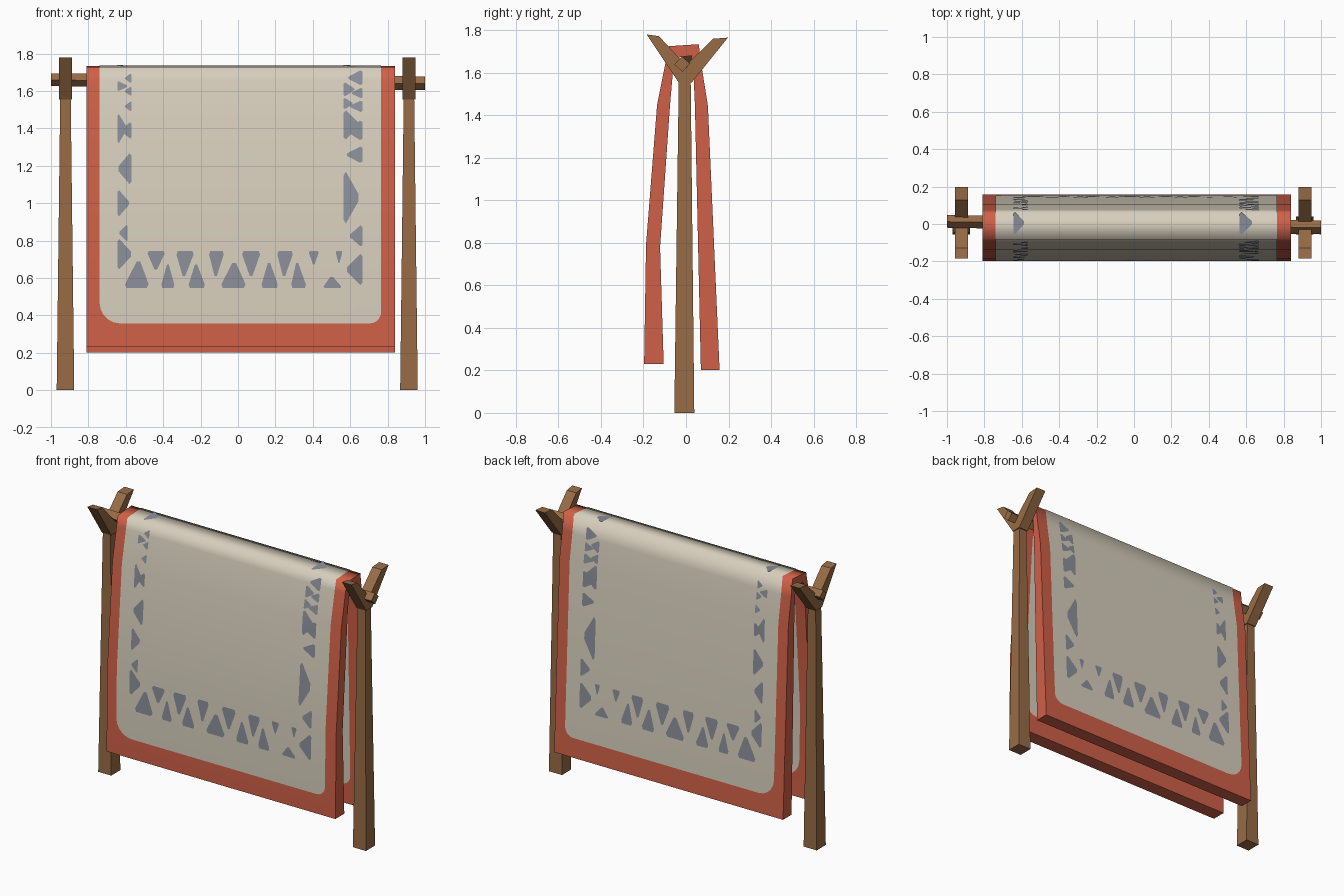
import bpy, bmesh, math
from mathutils import Vector

if "Cube" in bpy.data.objects:
    bpy.data.objects.remove(bpy.data.objects["Cube"])


def material(name, rgb):
    m = bpy.data.materials.new(name)
    lin = [((c / 255 + 0.055) / 1.055) ** 2.4 for c in rgb]
    m.diffuse_color = (*lin, 1)
    m.use_nodes = True
    m.node_tree.nodes["Principled BSDF"].inputs["Base Color"].default_value = m.diffuse_color
    return m


WOOD = material("brown wood", (152, 108, 70))
RED = material("brick red", (207, 96, 71))
CREAM = material("cream wool", (215, 207, 189))
BLUE = material("slate blue", (140, 144, 155))


def finish(bm, name, mat):
    me = bpy.data.meshes.new(name)
    bm.to_mesh(me)
    bm.free()
    me.materials.append(mat)
    ob = bpy.data.objects.new(name, me)
    bpy.context.collection.objects.link(ob)
    return ob


def loft(name, ring_a, ring_b, mat):
    """Closed solid between two matching rings of points."""
    bm = bmesh.new()
    a = [bm.verts.new(p) for p in ring_a]
    b = [bm.verts.new(p) for p in ring_b]
    n = len(a)
    bm.faces.new(a)
    bm.faces.new(b)
    for i in range(n):
        j = (i + 1) % n
        bm.faces.new((a[i], a[j], b[j], b[i]))
    bmesh.ops.recalc_face_normals(bm, faces=bm.faces)
    return finish(bm, name, mat)


# Forked posts
FORK = [(-.185, 1.78), (-.127, 1.772), (0, 1.635), (.127, 1.76),
        (.197, 1.765), (.028, 1.555), (-.035, 1.555)]


def square(cx, cy, h, z):
    return [(cx + sx * h, cy + sy * h, z) for sx, sy in ((-1, -1), (1, -1), (1, 1), (-1, 1))]


for side, cx in (("left", -.9225), ("right", .914)):
    loft(side + "_post", square(cx, -.008, .047, 0), square(cx, -.006, .028, 1.575), WOOD)
    loft(side + "_fork", [(cx - .034, y, z) for y, z in FORK],
         [(cx + .034, y, z) for y, z in FORK], WOOD)


# Crossbar, a diamond section that tilts slightly
def diamond(x, y, z, r):
    return [(x, y + r * math.cos(a), z + r * math.sin(a)) for a in (.05, 1.62, 3.19, 4.76)]


loft("crossbar", diamond(-1, .014, 1.66, .034), diamond(1, -.018, 1.641, .037), WOOD)

# Blanket body: outer and inner profile in (y, z), front hem to back hem
OUTER = [(-.197, .23), (-.188, .79), (-.136, 1.45), (-.094, 1.66), (-.08, 1.725),
         (.06, 1.734), (.075, 1.62), (.103, 1.445), (.158, .202)]
INNER = [(-.105, .23), (-.122, .78), (-.075, 1.45), (-.062, 1.6), (-.05, 1.67),
         (.025, 1.68), (.035, 1.6), (.042, 1.445), (.07, .202)]
X0, X1 = -.81, .84

bm = bmesh.new()
grid = [[bm.verts.new((x, y, z)) for y, z in prof]
        for x, prof in ((X0, OUTER), (X1, OUTER), (X1, INNER), (X0, INNER))]
for k in range(4):
    a, b = grid[k], grid[(k + 1) % 4]
    for i in range(len(OUTER) - 1):
        f = bm.faces.new((a[i], b[i], b[i + 1], a[i + 1]))
        f.smooth = k in (0, 2)
for i in (0, -1):
    bm.faces.new([g[i] for g in grid])
bmesh.ops.recalc_face_normals(bm, faces=bm.faces)
for e in bm.edges:
    e.smooth = all(f.smooth for f in e.link_faces)
finish(bm, "blanket", RED)


def sheet(name, polys, profile, sign, lift, mat):
    """Wraps flat (x, length) polygons round the profile as a thin painted layer."""
    pts = [Vector(p) for p in profile]
    segs = [b - a for a, b in zip(pts, pts[1:])]
    cum = [0]
    for d in segs:
        cum.append(cum[-1] + d.length)
    sn = [Vector((-d.y, d.x)).normalized() for d in segs]
    norms = [sn[0]] + [(a + b).normalized() for a, b in zip(sn, sn[1:])] + [sn[-1]]
    bm = bmesh.new()
    for poly in polys:
        bm.faces.new([bm.verts.new((x, s, 0)) for x, s in poly])
    bm.normal_update()
    for f in bm.faces:
        if f.normal.z * sign < 0:
            f.normal_flip()
    for s in cum[1:-1]:
        bmesh.ops.bisect_plane(bm, geom=bm.verts[:] + bm.edges[:] + bm.faces[:],
                               dist=1e-5, plane_co=(0, s, 0), plane_no=(0, 1, 0))
    for v in bm.verts:
        s = v.co.y
        i = max(k for k in range(len(segs)) if k == 0 or cum[k] <= s + 1e-5)
        t = (s - cum[i]) / segs[i].length
        p = pts[i].lerp(pts[i + 1], t) + norms[i].lerp(norms[i + 1], t) * lift * sign
        v.co = (v.co.x, p.x, p.y)
    for f in bm.faces:
        f.smooth = True
    finish(bm, name, mat)


def rounded_panel(x0, x1, s0, s1):
    out = []
    for cx, cs, r, a0 in ((x1, s0, .06, -90), (x1, s1, .06, 0),
                          (x0, s1, .11, 90), (x0, s0, .11, 180)):
        ox = cx + (r if cx == x0 else -r)
        os = cs + (r if cs == s0 else -r)
        out += [(ox + r * math.cos(math.radians(a0 + d)), os + r * math.sin(math.radians(a0 + d)))
                for d in range(0, 91, 18)]
    return out


def blunt(tri, c=.13):
    """Triangle with its corners cut off."""
    out = []
    for i in range(3):
        p, q, r = (Vector(tri[(i + k) % 3]) for k in (-1, 0, 1))
        out += [tuple(q.lerp(p, c)), tuple(q.lerp(r, c))]
    return out


# Motifs: bottom row (x start, x end, apex x, apex z)
UP = [(-.615, -.47, -.53, .71), (-.415, -.335, -.375, .69), (-.27, -.17, -.225, .69),
      (-.1, .05, -.02, .7), (.12, .22, .165, .7), (.28, .37, .315, .7), (.45, .56, .5, .615)]
DOWN = [(-.49, -.385, -.44, .63), (-.335, -.23, -.29, .59), (-.16, -.07, -.12, .59),
        (.015, .125, .07, .59), (.205, .3, .245, .59), (.375, .435, .405, .66),
        (.52, .56, .54, .67)]
# Side columns (base x, apex x, low z, high z)
LEFT = [(-.57, -.61, 1.645, 1.7), (-.645, -.585, 1.6, 1.66), (-.57, -.61, 1.575, 1.63),
        (-.57, -.61, 1.49, 1.55), (-.645, -.59, 1.31, 1.49), (-.57, -.63, 1.34, 1.44),
        (-.57, -.65, 1.09, 1.28), (-.645, -.575, .92, 1.08), (-.59, -.64, .79, .89),
        (-.645, -.56, .635, .82)]
RIGHT = [(.665, .58, 1.63, 1.72), (.565, .63, 1.57, 1.655), (.665, .6, 1.56, 1.625),
         (.565, .62, 1.5, 1.57), (.665, .59, 1.485, 1.555), (.565, .655, 1.33, 1.51),
         (.665, .57, 1.33, 1.45), (.665, .57, 1.21, 1.31), (.565, .655, .87, 1.19),
         (.665, .59, .76, .89), (.665, .57, .55, .74)]

front = [((a, .545), (b, .545), (m, z)) for a, b, m, z in UP]
front += [((a, .745), (b, .745), (m, z)) for a, b, m, z in DOWN]
front += [((b, lo), (b, hi), (a, (lo + hi) / 2)) for b, a, lo, hi in LEFT + RIGHT]

for label, profile, sign in (("outer", OUTER, 1), ("inner", INNER, -1)):
    length = sum((Vector(b) - Vector(a)).length for a, b in zip(profile, profile[1:]))
    sheet(label + "_field", [rounded_panel(-.74, .765, .127, length - .127)],
          profile, sign, .003, CREAM)
    motifs = [blunt([(x, z - .23) for x, z in t]) for t in front]
    motifs += [[(x, length - s) for x, s in m] for m in motifs]
    mid = length / 2
    motifs += [blunt([(b, mid - .07), (b, mid + .06), (a, mid)]) for b, a in ((-.645, -.58), (.565, .64))]
    sheet(label + "_motifs", motifs, profile, sign, .006, BLUE)
